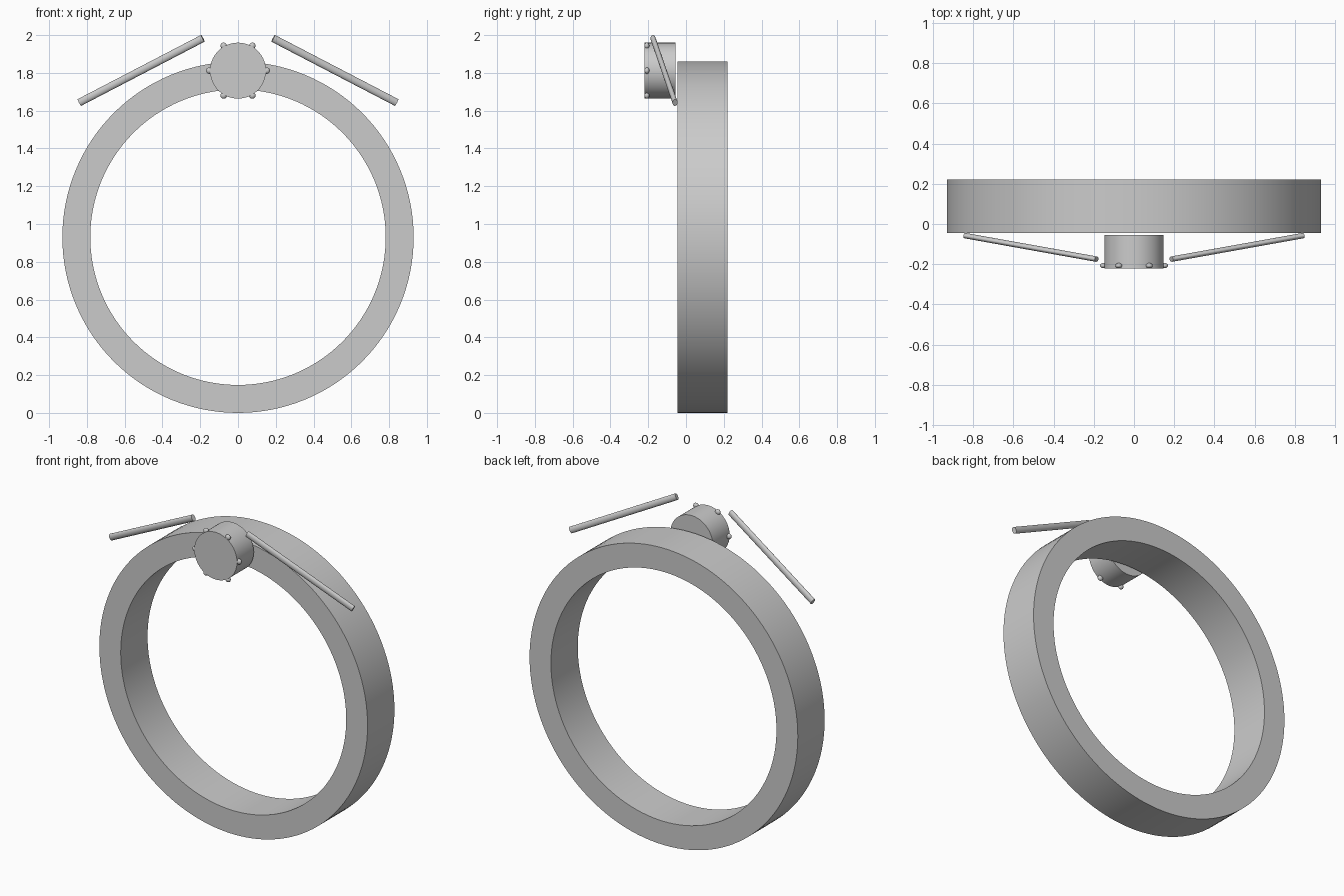
import bpy, bmesh, math
from mathutils import Vector, Matrix

if "Cube" in bpy.data.objects:
    bpy.data.objects.remove(bpy.data.objects["Cube"])


def finish(name, bm):
    bmesh.ops.recalc_face_normals(bm, faces=bm.faces)
    me = bpy.data.meshes.new(name)
    bm.to_mesh(me)
    bm.free()
    ob = bpy.data.objects.new(name, me)
    bpy.context.collection.objects.link(ob)
    bpy.ops.object.select_all(action='DESELECT')
    bpy.context.view_layer.objects.active = ob
    ob.select_set(True)
    bpy.ops.object.shade_smooth_by_angle(angle=math.radians(35))
    return ob


# band: rectangular section spun around the y axis
bm = bmesh.new()
C, R_OUT, R_IN, Y0, Y1 = 0.93, 0.93, 0.782, -0.045, 0.221
section = [(R_IN, Y0), (R_OUT, Y0), (R_OUT, Y1), (R_IN, Y1)]
verts = [bm.verts.new((r, y, C)) for r, y in section]
edges = [bm.edges.new((verts[i], verts[(i + 1) % 4])) for i in range(4)]
bmesh.ops.spin(bm, geom=verts + edges, cent=(0, 0, C), axis=(0, 1, 0),
               angle=math.tau, steps=128, use_merge=True)
bmesh.ops.remove_doubles(bm, verts=bm.verts, dist=1e-5)
finish("band", bm)

# round setting in front of the top of the band
HEAD_Z = 1.812
bm = bmesh.new()
bmesh.ops.create_cone(bm, cap_ends=True, segments=64, radius1=0.148, radius2=0.148,
                      depth=0.166,
                      matrix=Matrix.Translation((0, -0.138, HEAD_Z))
                      @ Matrix.Rotation(math.pi / 2, 4, 'X'))
finish("setting", bm)

# six small prongs around the front rim
for i in range(6):
    a = i * math.tau / 6
    bm = bmesh.new()
    pos = (0.152 * math.cos(a), -0.207, HEAD_Z + 0.152 * math.sin(a))
    bmesh.ops.create_uvsphere(bm, u_segments=20, v_segments=12, radius=1,
                              matrix=Matrix.Translation(pos)
                              @ Matrix.Diagonal((0.017, 0.013, 0.017, 1)))
    finish(f"prong_{i + 1}", bm)

# two slanted bars, slightly flattened front to back
for side, s in (("left", -1), ("right", 1)):
    low = Vector((s * 0.84, -0.058, 1.643))
    high = Vector((s * 0.186, -0.175, 1.983))
    z = (high - low).normalized()
    x = z.cross(Vector((0, 1, 0))).normalized()
    y = z.cross(x)
    m = Matrix((x, y, z)).transposed().to_4x4()
    m.translation = (low + high) / 2
    bm = bmesh.new()
    bmesh.ops.create_cone(bm, cap_ends=True, segments=32, radius1=1, radius2=1,
                          depth=(high - low).length,
                          matrix=m @ Matrix.Diagonal((0.020, 0.0135, 1, 1)))
    finish(f"bar_{side}", bm)
